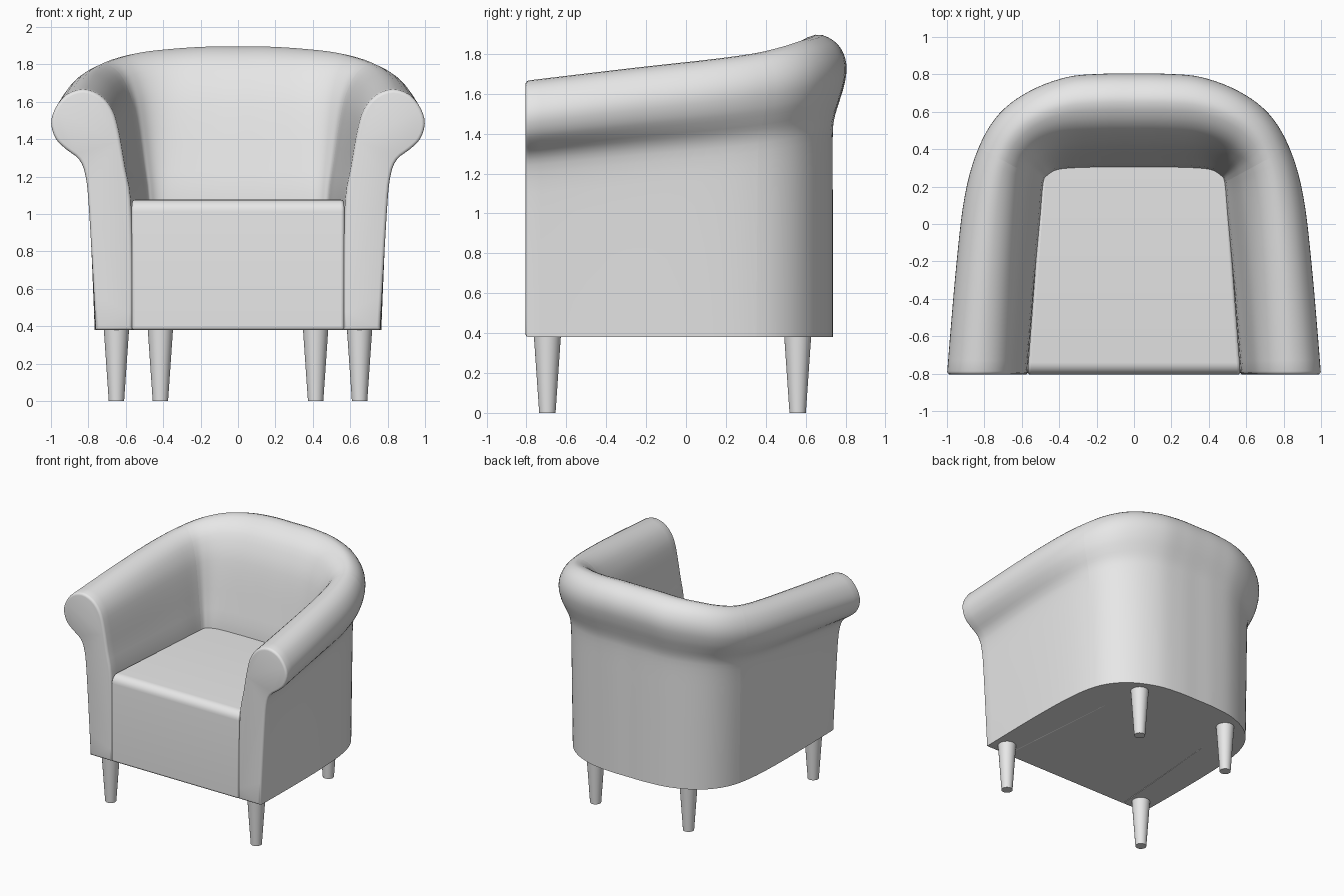
import bpy
import bmesh
from mathutils import Vector

default_cube = bpy.data.objects.get("Cube")
if default_cube:
    bpy.data.objects.remove(default_cube, do_unlink=True)

fabric = bpy.data.materials.new("light grey")
fabric.use_nodes = True
GREY = (0.8, 0.8, 0.8, 1)
fabric.diffuse_color = GREY
fabric.node_tree.nodes["Principled BSDF"].inputs["Base Color"].default_value = GREY

FLOOR = 0.38   # underside of the upholstery
FRONT = -0.805


def finish(name, bm, angle=0.7):
    """Turn a bmesh into a smooth shaded object."""
    bmesh.ops.recalc_face_normals(bm, faces=bm.faces[:])
    mesh = bpy.data.meshes.new(name)
    bm.to_mesh(mesh)
    bm.free()
    mesh.materials.append(fabric)
    obj = bpy.data.objects.new(name, mesh)
    bpy.context.collection.objects.link(obj)
    bpy.ops.object.select_all(action="DESELECT")
    obj.select_set(True)
    bpy.context.view_layer.objects.active = obj
    bpy.ops.object.shade_smooth_by_angle(angle=angle)
    return obj


def smooth_curve(points, steps):
    """Catmull-Rom curve through points of any dimension."""
    points = [Vector(p) for p in points]
    result = []
    for i in range(len(points) - 1):
        b, c = points[i], points[i + 1]
        a = points[max(i - 1, 0)]
        d = points[min(i + 2, len(points) - 1)]
        for k in range(steps):
            t = k / steps
            result.append(b + ((c - a) * t
                               + (2 * a - 5 * b + 4 * c - d) * t ** 2
                               + (3 * b - a - 3 * c + d) * t ** 3) / 2)
    return result + [points[-1]]


# Rolled cross-sections, inner base over the rim to outer base
arm_profile = smooth_curve([
    (.565, FLOOR), (.565, .75), (.575, 1.08), (.605, 1.25), (.64, 1.45),
    (.675, 1.56), (.74, 1.635), (.83, 1.665), (.92, 1.635), (.98, 1.56),
    (1, 1.48), (.975, 1.4), (.92, 1.345), (.85, 1.29), (.815, 1.2),
    (.795, 1), (.76, FLOOR)], 3)
back_profile = smooth_curve([
    (.3, FLOOR), (.3, .75), (.305, 1.08), (.345, 1.3), (.4, 1.55),
    (.45, 1.7), (.53, 1.83), (.65, 1.895), (.74, 1.865), (.79, 1.8),
    (.805, 1.72), (.79, 1.63), (.765, 1.55), (.742, 1.47), (.735, 1.38),
    (.735, 1.1), (.735, FLOOR)], 3)


def across(profile):
    """Rescale the horizontal axis so inner base is 0 and rim is 1."""
    start, end = profile[0].x, max(p.x for p in profile)
    return [Vector(((p.x - start) / (end - start), p.y)) for p in profile]


arm_profile, back_profile = across(arm_profile), across(back_profile)

# Stations round the shell: inner x, y, rim x, y, blend from arm to back
left_stations = [
    (.565, FRONT, 1, FRONT, 0), (.525, -.29, .953, -.25, .28),
    (.495, .04, .905, .15, .46), (.48, .22, .83, .41, .6),
    (.455, .26, .72, .59, .74), (.41, .285, .56, .71, .87),
    (.33, .295, .36, .785, .95), (.16, .3, .17, .803, 1)]
right_stations = [(-a, b, -c, d, w) for a, b, c, d, w in left_stations]
STEPS = 5
SEAM = 3 * STEPS
stations = smooth_curve(
    left_stations + [(0, .3, 0, .805, 1)] + right_stations[::-1], STEPS)


def section(station):
    inner_x, inner_y, rim_x, rim_y, blend = station
    ring = []
    for arm, back in zip(arm_profile, back_profile):
        s, z = arm.lerp(back, blend)
        ring.append((inner_x + (rim_x - inner_x) * s,
                     inner_y + (rim_y - inner_y) * s, z))
    return ring


def loft(name, part, front=None):
    """Skin the sections, with a rounded cap on an optional front ring."""
    bm = bmesh.new()
    rings = [[bm.verts.new(p) for p in section(s)] for s in part]
    for one, two in zip(rings, rings[1:]):
        for i in range(len(one)):
            bm.faces.new((one[i - 1], one[i], two[i], two[i - 1]))
    if front is not None:
        cap = bm.faces.new(rings[front])
        bmesh.ops.recalc_face_normals(bm, faces=bm.faces[:])
        bmesh.ops.bevel(bm, geom=list(cap.edges), offset=.018, segments=3,
                        profile=.5, affect="EDGES", clamp_overlap=True)
    return finish(name, bm)


# Arms and wraparound back
loft("left_arm", stations[:SEAM + 1], front=0)
loft("right_arm", stations[-SEAM - 1:], front=-1)
loft("backrest", stations[SEAM:-SEAM])

# Tapered seat block with a rounded front lip
bm = bmesh.new()
bmesh.ops.create_cube(bm, size=2)
for v in bm.verts:
    is_front = v.co.y < 0
    v.co = (v.co.x * (.57 if is_front else .485),
            FRONT if is_front else .33,
            1.077 if v.co.z > 0 else FLOOR)
lip = [e for e in bm.edges
       if all(v.co.y < 0 and v.co.z > 1 for v in e.verts)]
bmesh.ops.bevel(bm, geom=lip, offset=.065, segments=6, profile=.5,
                affect="EDGES")
seat = finish("seat", bm)
edge_rounding = seat.modifiers.new("edge_rounding", "BEVEL")
edge_rounding.width = .016
edge_rounding.segments = 3
edge_rounding.limit_method = "ANGLE"
edge_rounding.angle_limit = 0.8

# Tapered round legs
for side, sign in (("left", 1), ("right", -1)):
    for end, x, y in (("front", .65, -.695), ("back", .415, .56)):
        bm = bmesh.new()
        bmesh.ops.create_cone(bm, cap_ends=True, segments=32,
                              radius1=.041, radius2=.068, depth=FLOOR + .01)
        bmesh.ops.translate(bm, verts=bm.verts[:],
                            vec=(sign * x, y, (FLOOR + .01) / 2))
        finish(f"{end}_{side}_leg", bm)
